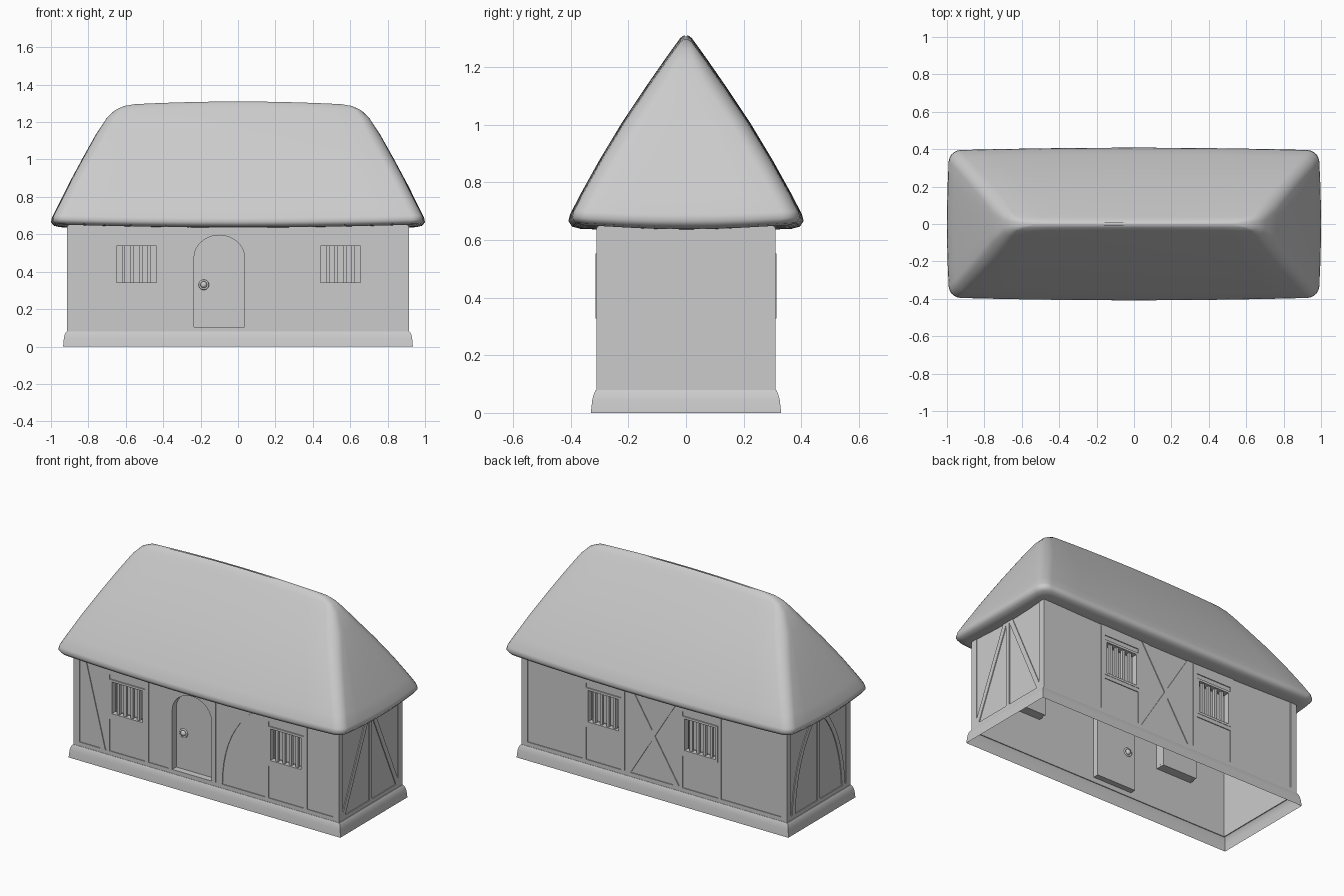
import bpy, bmesh
from math import pi, sin, cos, hypot
from mathutils import Vector

if "Cube" in bpy.data.objects:
    bpy.data.objects.remove(bpy.data.objects["Cube"])

WX, WY = 0.908, 0.306          # wall half sizes; timbers stand proud of these
Z0, Z1 = 0.105, 0.645          # timber frame bottom and top


def finish(name, bm, angle=0.6, smooth=True):
    bmesh.ops.recalc_face_normals(bm, faces=bm.faces)
    me = bpy.data.meshes.new(name)
    bm.to_mesh(me)
    bm.free()
    ob = bpy.data.objects.new(name, me)
    bpy.context.collection.objects.link(ob)
    if smooth:
        bpy.ops.object.select_all(action='DESELECT')
        ob.select_set(True)
        bpy.context.view_layer.objects.active = ob
        bpy.ops.object.shade_smooth_by_angle(angle=angle)
    return ob


def place(side, u, v, d):
    """Point at (u, v) on a wall, d outwards."""
    return {'front': (u, -WY - d, v), 'back': (u, WY + d, v),
            'right': (WX + d, u, v), 'left': (-WX - d, u, v)}[side]


def prism(bm, side, pts, d0=0.0, d1=0.005, back=False):
    lo = [bm.verts.new(place(side, u, v, d0)) for u, v in pts]
    hi = [bm.verts.new(place(side, u, v, d1)) for u, v in pts]
    n = len(pts)
    for i in range(n):
        j = (i + 1) % n
        bm.faces.new((lo[i], lo[j], hi[j], hi[i]))
    bm.faces.new(hi)
    if back:
        bm.faces.new(lo[::-1])


def rect(bm, side, u0, u1, v0, v1, *a, **k):
    prism(bm, side, [(u0, v0), (u1, v0), (u1, v1), (u0, v1)], *a, **k)


def brace(bm, side, path, w):
    """Timber of width w along a path, ends cut level."""
    left, right = [], []
    for i, (u, v) in enumerate(path):
        p, q = path[max(i - 1, 0)], path[min(i + 1, len(path) - 1)]
        t = hypot(q[0] - p[0], q[1] - p[1])
        h = w / 2 * t / abs(q[1] - p[1])
        left.append((u - h, v))
        right.append((u + h, v))
    prism(bm, side, left + right[::-1])


def curve(p0, p1, p2, n=10):
    return [tuple((1 - t) ** 2 * a + 2 * t * (1 - t) * b + t * t * c
                  for a, b, c in zip(p0, p1, p2)) for t in (i / n for i in range(n + 1))]


def arch(u0, u1, v0, spring, top, n=14):
    c, r = (u0 + u1) / 2, (u1 - u0) / 2
    return [(u0, v0)] + [(c - r * cos(pi * i / n), spring + (top - spring) * sin(pi * i / n))
                         for i in range(n + 1)] + [(u1, v0)]


def loft(bm, rings):
    for a, b in zip(rings, rings[1:]):
        for i in range(len(a)):
            j = (i + 1) % len(a)
            bm.faces.new((a[i], a[j], b[j], b[i]))


windows = [('front', -0.543), ('front', 0.548), ('back', 0.35), ('back', -0.315)]
door = arch(-0.235, 0.035, Z0, 0.475, 0.595)

# Walls: box with window and door recesses, left open below and above
bm = bmesh.new()
bmesh.ops.create_cube(bm, size=1)
for v in bm.verts:
    v.co = Vector((v.co.x * 2 * WX, v.co.y * 2 * WY, 0.075 + (v.co.z + 0.5) * 0.575))
walls = finish('walls', bm, smooth=False)
bm = bmesh.new()
for side, c in windows:
    rect(bm, side, c - 0.118, c + 0.118, 0.33, 0.55, -0.055, 0.05, back=True)
prism(bm, 'front', door, -0.035, 0.05, back=True)
cutter = finish('opening_cutter', bm, smooth=False)
cutter.hide_render = True
mod = walls.modifiers.new('openings', 'BOOLEAN')
mod.object, mod.operation, mod.solver = cutter, 'DIFFERENCE', 'EXACT'
bpy.context.view_layer.objects.active = walls
bpy.ops.object.modifier_apply(modifier=mod.name)
bpy.data.objects.remove(cutter)
bm = bmesh.new()
bm.from_mesh(walls.data)
ends = [f for f in bm.faces if abs(f.normal.z) > 0.9
        and (f.calc_center_median().z < 0.08 or f.calc_center_median().z > 0.64)]
bmesh.ops.delete(bm, geom=ends, context='FACES')
bm.to_mesh(walls.data)
bm.free()

# Plinth: sloping skirt with rounded shoulder
bm = bmesh.new()
rings = []
for x, y, z in [(0.935, 0.33, 0), (0.931, 0.325, 0.045), (0.925, 0.319, 0.068),
                (0.917, 0.313, 0.08), (WX, WY, 0.08)]:
    rings.append([bm.verts.new((sx * x, sy * y, z)) for sx, sy in ((-1, -1), (1, -1), (1, 1), (-1, 1))])
loft(bm, rings)
finish('plinth', bm)

# Timber frame: corner posts and bottom rails on every wall
bm = bmesh.new()
for side, half in (('front', WX), ('back', WX), ('right', WY), ('left', WY)):
    rect(bm, side, -half - 0.005, half + 0.005, 0.075, Z0)
    for s in (-1, 1):
        rect(bm, side, *sorted((s * (half - 0.036), s * (half + 0.005))), Z0, Z1)

# Window posts, lintels and sills
for side, c in windows:
    for s in (-1, 1):
        rect(bm, side, *sorted((c + s * 0.122, c + s * 0.145)), Z0, Z1)
    rect(bm, side, c - 0.145, c + 0.145, 0.58, Z1)
    rect(bm, side, c - 0.122, c + 0.122, 0.305, 0.33)

# Front braces
brace(bm, 'front', [(-0.852, Z1), (-0.714, Z0)], 0.035)
brace(bm, 'front', curve((0.088, Z0), (0.09, 0.46), (0.33, Z1)), 0.042)
# Crossed braces between the back windows
brace(bm, 'back', [(-0.15, Z0), (0.185, Z1)], 0.035)
brace(bm, 'back', [(0.185, Z0), (-0.15, Z1)], 0.035)
# End walls: straight braces on the right, curved on the left
for side in ('right', 'left'):
    rect(bm, side, -0.013, 0.013, Z0, Z1)
for s in (-1, 1):
    brace(bm, 'right', [(s * 0.265, Z0), (s * 0.02, Z1)], 0.03)
    brace(bm, 'left', curve((s * 0.245, Z0), (s * 0.225, 0.45), (s * 0.03, Z1)), 0.03)
# Door posts and arched head
rect(bm, 'front', -0.262, -0.235, Z0, Z1)
rect(bm, 'front', 0.035, 0.062, Z0, Z1)
prism(bm, 'front', door[1:-1] + [(0.035, 0.63), (-0.235, 0.63)])
finish('timber_frame', bm)

# Window frames and bars
bm = bmesh.new()
for side, c in windows:
    for s in (-1, 1):
        rect(bm, side, *sorted((c + s * 0.106, c + s * 0.122)), 0.328, 0.552, -0.03, 0.007)
    for v in (0.328, 0.538):
        rect(bm, side, c - 0.122, c + 0.122, v, v + 0.014, -0.03, 0.007)
    for i in range(4):
        u = c - 0.069 + 0.046 * i
        rect(bm, side, u - 0.009, u + 0.009, 0.34, 0.54, -0.022, -0.004, back=True)
finish('window_bars', bm)

# Door knob: ring with a domed centre
bpy.ops.mesh.primitive_torus_add(location=(-0.183, -0.272, 0.33), rotation=(pi / 2, 0, 0),
                                 major_radius=0.022, minor_radius=0.006,
                                 major_segments=20, minor_segments=8)
bpy.context.object.name = 'door_ring'
bpy.ops.object.shade_smooth()
bpy.ops.mesh.primitive_uv_sphere_add(segments=16, ring_count=8, radius=0.018,
                                     location=(-0.183, -0.272, 0.33))
bpy.context.object.name = 'door_knob'
bpy.ops.object.shade_smooth()


# Thatched roof: soft hipped loft of bowed, rounded rectangles
def roof_ring(bm, z, a, b):
    r = min(0.06, b * 0.6)
    arcs = []
    for k, (sx, sy) in enumerate(((1, 1), (-1, 1), (-1, -1), (1, -1))):
        arcs.append([(sx * (a - r) + r * cos(pi / 2 * (k + i / 5)),
                      sy * (b - r) + r * sin(pi / 2 * (k + i / 5))) for i in range(6)])
    ring = []
    for k, arc in enumerate(arcs):
        ring += arc
        p, q, n = arc[-1], arcs[(k + 1) % 4][0], (10, 6)[k % 2]
        ring += [(p[0] + (q[0] - p[0]) * i / n, p[1] + (q[1] - p[1]) * i / n) for i in range(1, n)]
    up = max(0, (z - 0.7) / 0.6)
    out = []
    for x, y in ring:
        fx, fy = (x / a) ** 2, (y / b) ** 2
        dz = 0.014 * up * (1 - fx) + 0.014 * (1 - up) * fx * fy
        out.append(bm.verts.new((x * (1 - 0.013 * fy), y * (1 - 0.035 * fx), z + dz)))
    return out


bm = bmesh.new()
profile = [(0.636, 0.9, 0.3), (0.638, 0.955, 0.365), (0.646, 0.985, 0.395), (0.665, 1.0, 0.408),
           (0.688, 0.995, 0.402), (0.75, 0.965, 0.37), (0.87, 0.905, 0.302), (1.0, 0.835, 0.222),
           (1.13, 0.762, 0.133), (1.22, 0.703, 0.069), (1.262, 0.66, 0.038), (1.286, 0.61, 0.02),
           (1.296, 0.55, 0.006)]
rings = [roof_ring(bm, *p) for p in profile]
loft(bm, rings)
bm.faces.new(rings[0][::-1])
bm.faces.new(rings[-1])
finish('thatched_roof', bm, angle=1.2)
